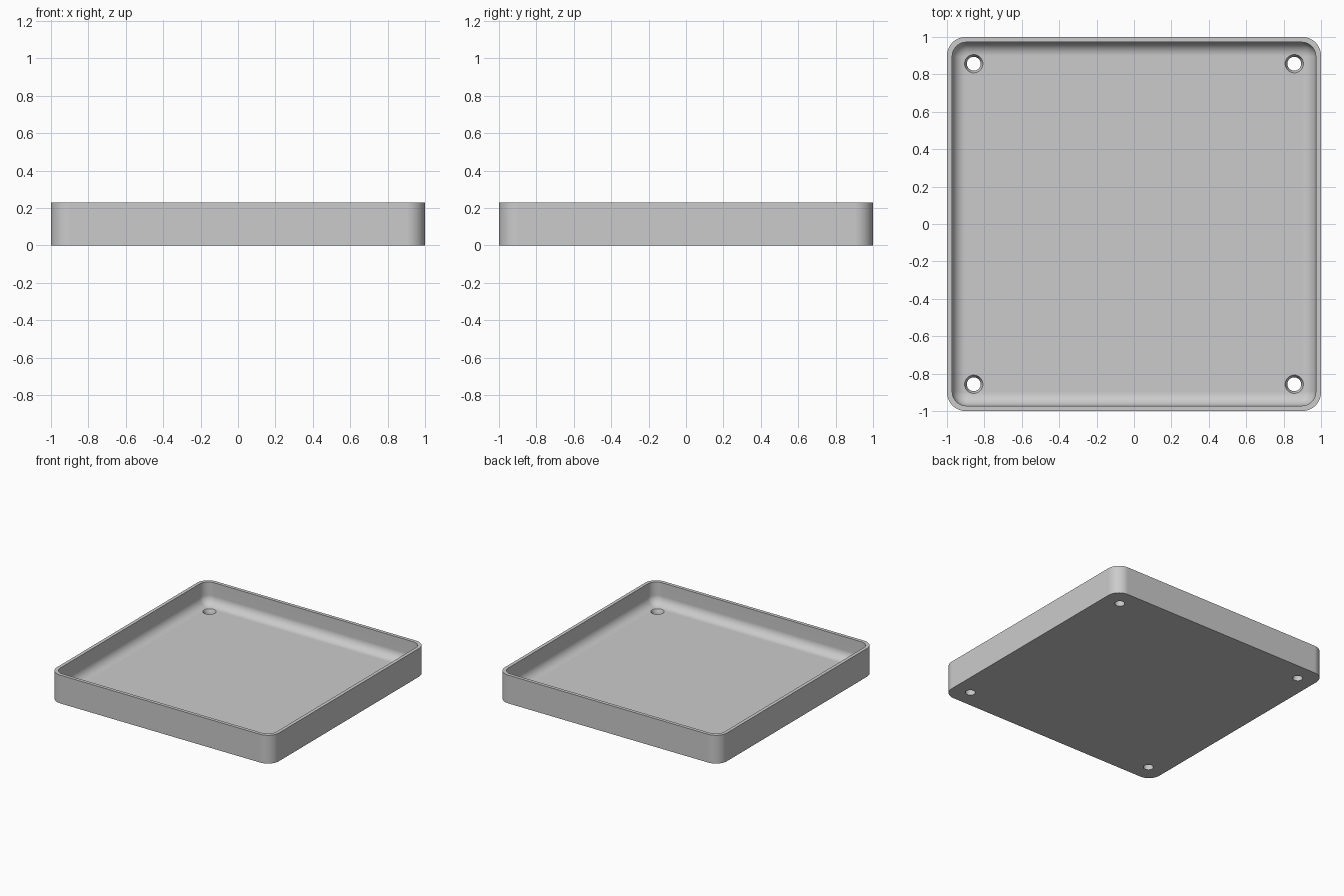
import bpy, bmesh, math

cube = bpy.data.objects.get("Cube")
if cube:
    bpy.data.objects.remove(cube, do_unlink=True)

HEIGHT, FLOOR, WALL = 0.23, 0.05, 0.028
CORNER, FILLET = 0.1, 0.072
HOLE_AT = 0.857


def material(name, rgb):
    mat = bpy.data.materials.new(name)
    mat.use_nodes = True
    mat.diffuse_color = (*rgb, 1)
    mat.node_tree.nodes["Principled BSDF"].inputs["Base Color"].default_value = (*rgb, 1)
    return mat


def rounded_square(half, radius, z, steps=12):
    """Points round a square with rounded corners."""
    points = []
    for quarter in range(4):
        middle = math.radians(45 + 90 * quarter)
        cx = math.copysign(half - radius, math.cos(middle))
        cy = math.copysign(half - radius, math.sin(middle))
        for i in range(steps + 1):
            a = math.pi / 2 * (quarter + i / steps)
            points.append((cx + radius * math.cos(a), cy + radius * math.sin(a), z))
    return points


def circle(x, y, radius, z, sides=40):
    turn = 2 * math.pi / sides
    return [(x + radius * math.cos(turn * i), y + radius * math.sin(turn * i), z)
            for i in range(sides)]


def loft(name, loops):
    """Closed solid skinned through matching loops, capped at both ends."""
    bm = bmesh.new()
    rings = [[bm.verts.new(p) for p in loop] for loop in loops]
    for low, high in zip(rings, rings[1:]):
        n = len(low)
        for i in range(n):
            j = (i + 1) % n
            bm.faces.new((low[i], low[j], high[j], high[i]))
    bm.faces.new(rings[0][::-1])
    bm.faces.new(rings[-1])
    bmesh.ops.recalc_face_normals(bm, faces=bm.faces)
    mesh = bpy.data.meshes.new(name)
    bm.to_mesh(mesh)
    bm.free()
    obj = bpy.data.objects.new(name, mesh)
    bpy.context.collection.objects.link(obj)
    return obj


# Tray shell: outer wall, rim, inner wall, then the rounded fillet to the floor
inner = 1 - WALL
inner_corner = CORNER - WALL + 0.004
loops = [rounded_square(1, CORNER, 0),
         rounded_square(1, CORNER, HEIGHT),
         rounded_square(inner, inner_corner, HEIGHT)]
for i in range(11):
    a = math.pi / 2 * i / 10
    inset = FILLET * (1 - math.cos(a))
    z = FLOOR + FILLET * (1 - math.sin(a))
    loops.append(rounded_square(inner - inset, inner_corner - inset, z))
tray = loft("tray", loops)
tray.data.materials.append(material("light grey", (0.6, 0.6, 0.6)))

# Countersunk screw holes in the four corners
cutters = []
for sx in (-1, 1):
    for sy in (-1, 1):
        x, y = sx * HOLE_AT, sy * HOLE_AT
        cutter = loft("hole_cutter", [circle(x, y, 0.037, -0.05),
                                      circle(x, y, 0.037, FLOOR / 2),
                                      circle(x, y, 0.049, FLOOR),
                                      circle(x, y, 0.049, FLOOR + 0.05)])
        cutter.hide_render = True
        cut = tray.modifiers.new("screw_hole", "BOOLEAN")
        cut.operation = "DIFFERENCE"
        cut.solver = "EXACT"
        cut.object = cutter
        cutters.append(cutter)

bpy.context.view_layer.update()
evaluated = tray.evaluated_get(bpy.context.evaluated_depsgraph_get())
finished = bpy.data.meshes.new_from_object(evaluated)
tray.modifiers.clear()
tray.data = finished
for cutter in cutters:
    bpy.data.objects.remove(cutter, do_unlink=True)

# Smooth curves with crisp rim and flat floor
bpy.ops.object.select_all(action="DESELECT")
tray.select_set(True)
bpy.context.view_layer.objects.active = tray
bpy.ops.object.shade_smooth_by_angle(angle=math.radians(30))
weighted = tray.modifiers.new("flat_panels", "WEIGHTED_NORMAL")
weighted.keep_sharp = True
